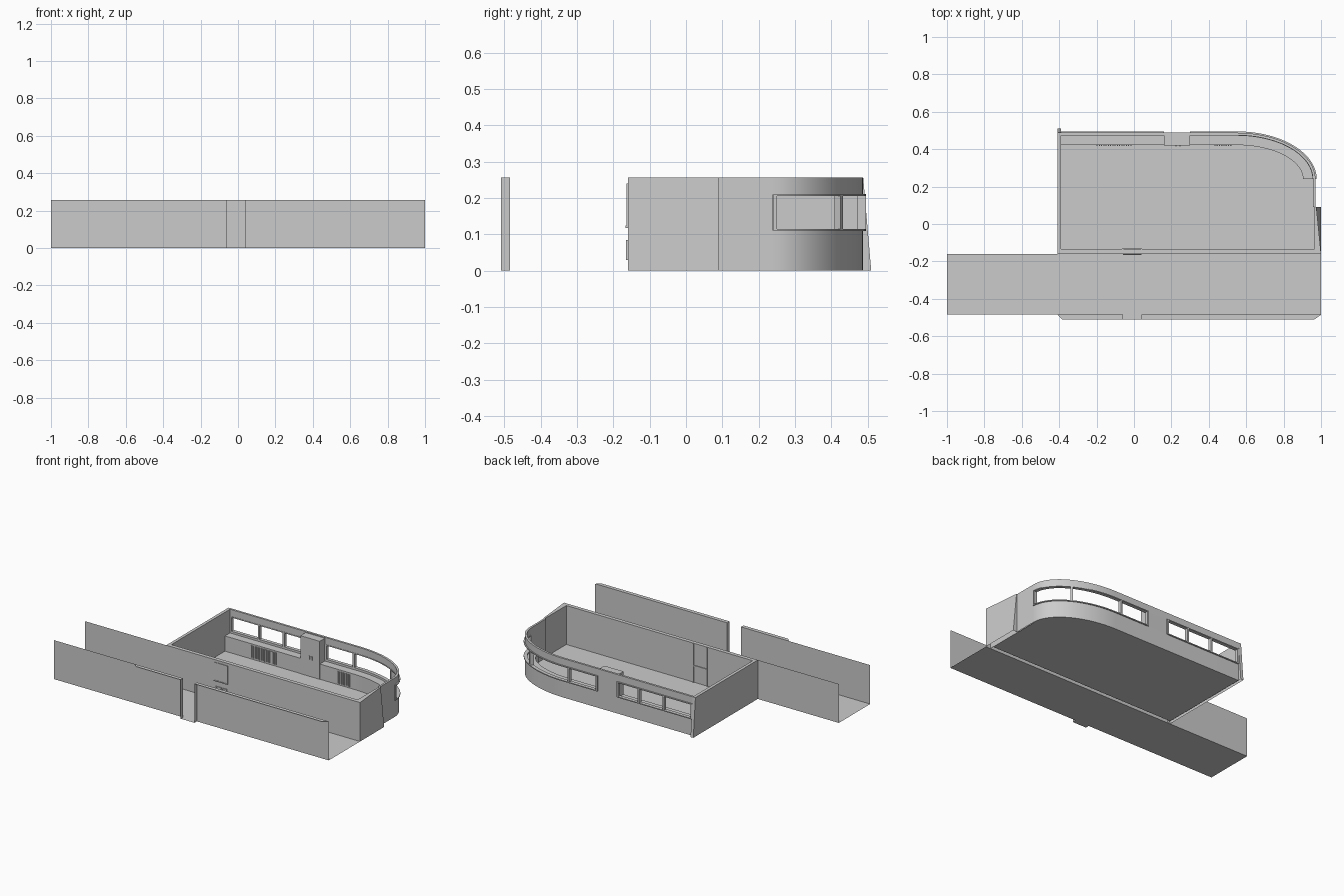
import bpy, bmesh, math

old = bpy.data.objects.get("Cube")
if old:
    bpy.data.objects.remove(old, do_unlink=True)

grey = bpy.data.materials.new("plain grey")
grey.use_nodes = True
grey.diffuse_color = (0.6, 0.6, 0.6, 1)
grey.node_tree.nodes["Principled BSDF"].inputs["Base Color"].default_value = (0.6, 0.6, 0.6, 1)

H = 0.256            # wall height
SILL, HEAD = 0.11, 0.21
FRONT, HALL, INNER = -0.485, -0.16, -0.135
DOOR = (-0.06, 0.04)


def finish(name, bm, smooth=False):
    bmesh.ops.recalc_face_normals(bm, faces=bm.faces)
    mesh = bpy.data.meshes.new(name)
    bm.to_mesh(mesh)
    bm.free()
    mesh.materials.append(grey)
    obj = bpy.data.objects.new(name, mesh)
    bpy.context.collection.objects.link(obj)
    if smooth:
        bpy.ops.object.select_all(action='DESELECT')
        obj.select_set(True)
        bpy.context.view_layer.objects.active = obj
        bpy.ops.object.shade_smooth_by_angle(angle=math.radians(30))
    return obj


def prism(name, low, z0, z1, high=None, bottom=True, smooth=False):
    """Solid between a lower and an upper outline."""
    bm = bmesh.new()
    a = [bm.verts.new((x, y, z0)) for x, y in low]
    b = [bm.verts.new((x, y, z1)) for x, y in (high or low)]
    n = len(a)
    for i in range(n):
        j = (i + 1) % n
        bm.faces.new((a[i], a[j], b[j], b[i]))
    bm.faces.new(b)
    if bottom:
        bm.faces.new(a[::-1])
    return finish(name, bm, smooth)


def rect(x0, x1, y0, y1):
    return [(x0, y0), (x1, y0), (x1, y1), (x0, y1)]


def box(name, x0, x1, y0, y1, z0, z1, bottom=True):
    return prism(name, rect(x0, x1, y0, y1), z0, z1, bottom=bottom)


def plate(name, outline, z):
    bm = bmesh.new()
    bm.faces.new([bm.verts.new((x, y, z)) for x, y in outline])
    return finish(name, bm)


def sheet(name, p, q):
    """Thin upright wall from p to q."""
    bm = bmesh.new()
    bm.faces.new([bm.verts.new(v) for v in
                  ((*p, 0), (*q, 0), (*q, H), (*p, H))])
    return finish(name, bm)


# Back wall path: straight for s < 0, quarter ellipse for s in 0..1
def point(s, off):
    if s <= 0:
        return (0.55 + s, 0.488 + off)
    t = math.pi / 2 * (1 - s)
    return (0.55 + (0.42 + off) * math.cos(t), 0.24 + (0.248 + off) * math.sin(t))


def path(s0, s1, off):
    inside = [i / 24 for i in range(25) if s0 < i / 24 < s1]
    return [point(s, off) for s in [s0] + inside + [s1]]


def sweep(name, s0, s1, off0, off1, z0, z1):
    """Bar following the back wall, built from quads."""
    bm = bmesh.new()
    rings = []
    for p, q in zip(path(s0, s1, off0), path(s0, s1, off1)):
        rings.append([bm.verts.new(v) for v in
                      ((*p, z0), (*q, z0), (*q, z1), (*p, z1))])
    for r, t in zip(rings, rings[1:]):
        for i in range(4):
            j = (i + 1) % 4
            bm.faces.new((r[i], r[j], t[j], t[i]))
    bm.faces.new(rings[0])
    bm.faces.new(rings[-1][::-1])
    return finish(name, bm, True)


# Floors
plate("corridor_floor", rect(-1, 1, FRONT, HALL), 0)
plate("room_floor", [(-0.39, INNER), (0.965, INNER), (0.965, 0.24)]
      + path(-0.94, 1, 0)[::-1], 0)

# Corridor front wall, its capping ledge and the doorway
sheet("front_wall_right", (-1, FRONT), (DOOR[0], FRONT))
sheet("front_wall_left", (DOOR[1], FRONT), (1, FRONT))
plate("front_cap_right", [(-0.41, FRONT), (-0.385, -0.51),
                          (DOOR[0], -0.51), (DOOR[0], FRONT)], H)
plate("front_cap_left", [(DOOR[1], FRONT), (DOOR[1], -0.51),
                         (0.965, -0.51), (1, FRONT)], H)
for x, side in zip(DOOR, ("right", "left")):
    sheet("door_jamb_" + side, (x, -0.51), (x, FRONT))
plate("door_threshold", rect(*DOOR, -0.51, FRONT), 0)

# Room walls, open underneath
sheet("corridor_back_wall", (-1, HALL), (-0.41, HALL))
box("room_front_wall", -0.39, 0.965, HALL, INNER, 0, H, False)
prism("room_right_wall", rect(-0.41, -0.39, HALL, 0.51), 0, H,
      rect(-0.41, -0.39, HALL, 0.488), False)
prism("room_left_wall", rect(0.965, 1, HALL, 0.09), 0, H,
      [(0.965, HALL), (1, HALL), (0.975, 0.09), (0.965, 0.09)], False)
box("room_left_wall_end", 0.957, 0.97, 0.09, 0.24, 0, H, False)

# Door panel with pull handles on the corridor side, frame on the room side
box("door_panel", *DOOR, HALL - 0.004, HALL, 0.12, 0.24)
box("door_ledge", *DOOR, HALL - 0.007, HALL, 0.118, 0.124)
for x0, x1 in ((-0.047, -0.01), (0.002, 0.03)):
    for x in (x0, x1):
        box("handle_bar", x - 0.002, x + 0.002, HALL - 0.005, HALL, 0.03, 0.085)
    box("handle_top", x0, x1, HALL - 0.005, HALL, 0.081, 0.085)
for x in DOOR:
    box("door_frame_side", x - 0.003, x + 0.003, INNER, INNER + 0.005, 0, H - 0.004)
box("door_frame_middle", *DOOR, INNER, INNER + 0.005, 0.107, 0.113)

# Curved back wall: bands below and above the windows, piers between
sweep("back_wall_lower", -0.94, 1, -0.014, 0, 0, SILL)
sweep("back_wall_upper", -0.94, 1, -0.014, 0, HEAD, H)
sweep("back_wall_pier", -0.39, -0.25, -0.014, 0, SILL, HEAD)

# Window frames: rails along each group and posts between panes
for posts in ((-0.934, -0.73, -0.55, -0.396), (-0.244, -0.04, 0.47, 0.985)):
    a, b = posts[0], posts[-1]
    sweep("window_sill", a, b, -0.016, 0.007, SILL - 0.001, SILL + 0.005)
    sweep("window_head", a, b, -0.016, 0.007, HEAD - 0.005, HEAD + 0.001)
    for s in posts:
        w = 0.006 if s < 0 else 0.013
        sweep("window_post", s - w, s + w, -0.016, 0.007, SILL, HEAD)

# Counter below the windows and the column standing on its line
sweep("counter", -0.94, 1, -0.066, -0.014, 0, 0.1)
box("column", 0.16, 0.30, 0.42, 0.48, 0, 0.25)
for x in (0.225, 0.245):
    box("column_handle", x - 0.003, x + 0.003, 0.415, 0.42, 0.11, 0.135)

# Slatted grilles on the counter front
for x0, x1 in ((-0.2, -0.01), (0.43, 0.53)):
    count = round((x1 - x0) / 0.012)
    for i in range(count):
        x = x0 + i * 0.012
        box("grille_slat", x, x + 0.006, 0.417, 0.422, 0.01, 0.09)
